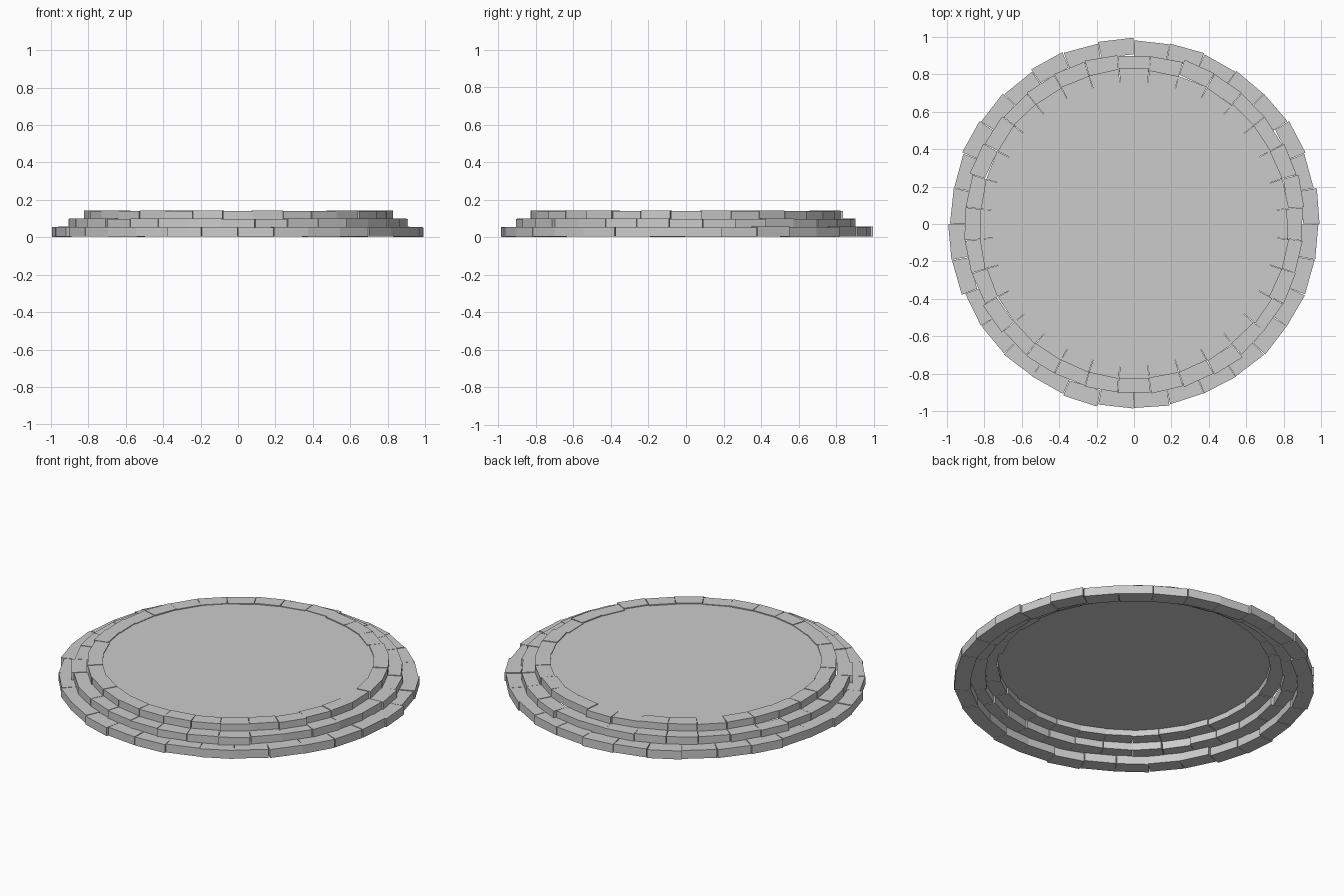
import bpy
import bmesh
import math
import random
from mathutils import Matrix, Vector

if "Cube" in bpy.data.objects:
    bpy.data.objects.remove(bpy.data.objects["Cube"], do_unlink=True)

random.seed(4)
COUNT = 32
STEP = math.tau / COUNT

stone = bpy.data.materials.new("grey stone")
stone.use_nodes = True
GREY = (0.6, 0.6, 0.6, 1)
stone.diffuse_color = GREY
stone.node_tree.nodes["Principled BSDF"].inputs["Base Color"].default_value = GREY


def finish(bm, name):
    bmesh.ops.recalc_face_normals(bm, faces=bm.faces)
    mesh = bpy.data.meshes.new(name)
    bm.to_mesh(mesh)
    bm.free()
    mesh.materials.append(stone)
    obj = bpy.data.objects.new(name, mesh)
    bpy.context.collection.objects.link(obj)
    return obj


def add_block(bm, angle, inner, outer, z0, z1, push):
    """One wedge-shaped stone, laid slightly out of true."""
    half = STEP * 0.494
    plan = [(r * math.cos(a), r * math.sin(a))
            for r, a in ((inner, -half), (outer, -half), (outer, half), (inner, half))]
    low = [bm.verts.new((x, y, z0)) for x, y in plan]
    high = [bm.verts.new((x, y, z1)) for x, y in plan]
    bm.faces.new(low[::-1])
    bm.faces.new(high)
    for i in range(4):
        j = (i + 1) % 4
        bm.faces.new((low[i], low[j], high[j], high[i]))
    middle = Vector(((inner + outer) / 2, 0, 0))
    yaw = Matrix.Rotation(random.uniform(-0.04, 0.04), 4, "Z")
    shift = Vector((push, 0, random.uniform(-0.002, 0.002)))
    place = (Matrix.Rotation(angle, 4, "Z") @ Matrix.Translation(middle + shift)
             @ yaw @ Matrix.Translation(-middle))
    bmesh.ops.transform(bm, matrix=place, verts=low + high)


def add_ring(name, inner, outer, z0, z1, offset, proud=()):
    bm = bmesh.new()
    for k in range(COUNT):
        push = 0.011 if k in proud else random.uniform(-0.004, 0.004)
        add_block(bm, (k + offset) * STEP, inner, outer, z0, z1, push)
    return finish(bm, name)


# Three stepped courses of stones, joints staggered
add_ring("lower_course", 0.895, 0.983, 0.004, 0.055, 0.5, (0, 2, 8, 10, 13, 16, 17, 22))
add_ring("middle_course", 0.82, 0.905, 0.052, 0.099, 0, (1, 6, 14, 19, 27))
add_ring("upper_course", 0.744, 0.828, 0.096, 0.141, 0, (8, 29))

# Thin floor closing the upper course
floor = bmesh.new()
bmesh.ops.create_cone(floor, cap_ends=True, segments=64, radius1=0.76, radius2=0.76,
                      depth=0.004, matrix=Matrix.Translation((0, 0, 0.134)))
finish(floor, "floor_disc")
